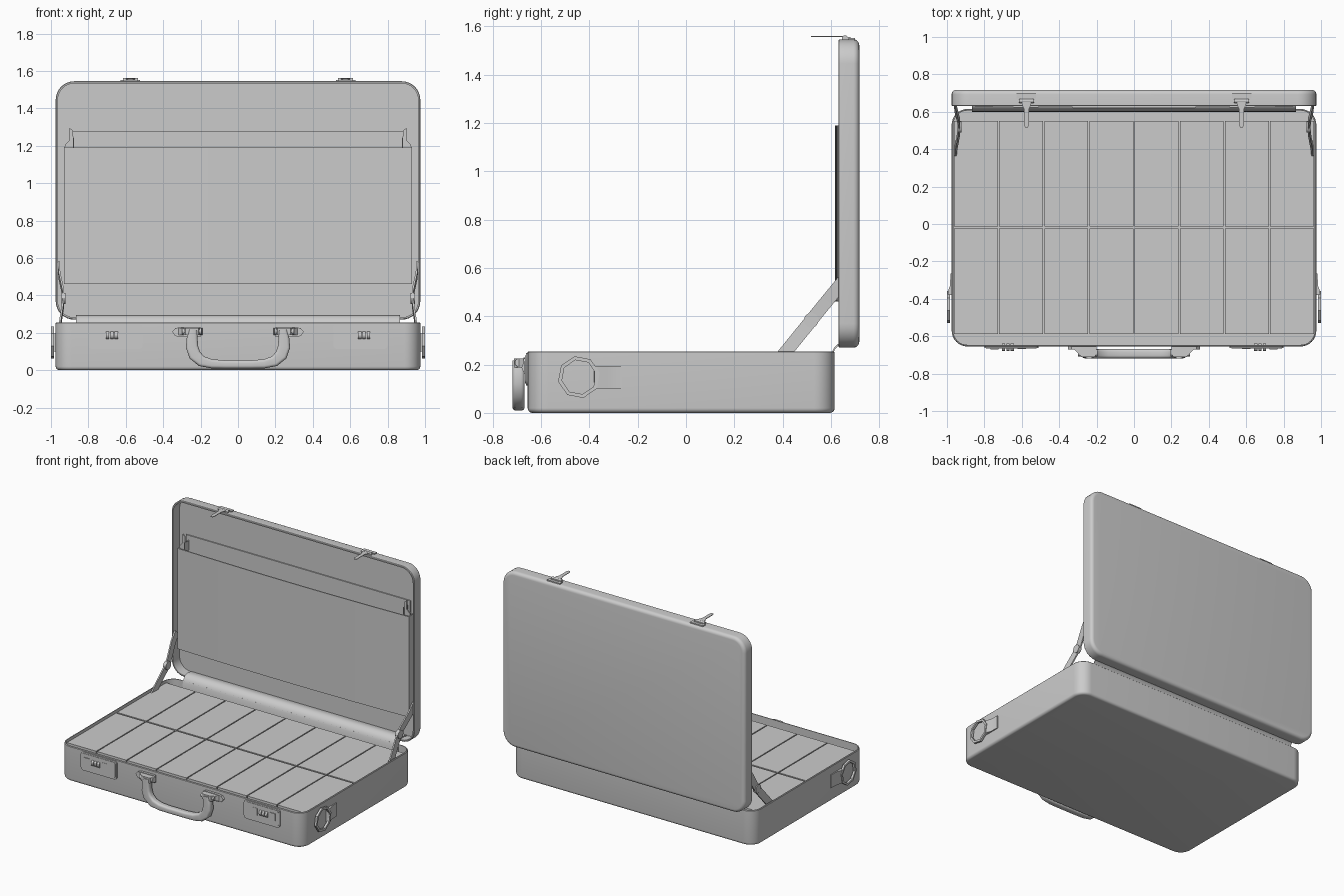
import bpy, bmesh
from math import sin, cos, pi, radians
from mathutils import Vector

if "Cube" in bpy.data.objects:
    bpy.data.objects.remove(bpy.data.objects["Cube"])


def loft(name, loops, close=False):
    """Skin a list of equal-length point loops; cap the ends unless closed."""
    bm = bmesh.new()
    rings = [[bm.verts.new(p) for p in lp] for lp in loops]
    n = len(rings[0])
    pairs = list(zip(rings, rings[1:])) + ([(rings[-1], rings[0])] if close else [])
    for a, b in pairs:
        for i in range(n):
            j = (i + 1) % n
            bm.faces.new((a[i], a[j], b[j], b[i]))
    if not close:
        bm.faces.new(rings[0])
        bm.faces.new(rings[-1])
    bmesh.ops.recalc_face_normals(bm, faces=bm.faces)
    me = bpy.data.meshes.new(name)
    bm.to_mesh(me)
    bm.free()
    ob = bpy.data.objects.new(name, me)
    bpy.context.collection.objects.link(ob)
    return ob


def rounded(w, d, r, seg=8):
    """Rounded rectangle outline, centred."""
    pts = []
    for k, (sx, sy) in enumerate(((1, 1), (-1, 1), (-1, -1), (1, -1))):
        for i in range(seg + 1):
            a = (k + i / seg) * pi / 2
            pts.append((sx * (w / 2 - r) + r * cos(a), sy * (d / 2 - r) + r * sin(a)))
    return pts


def circle(r, n, turn=0.0):
    return [(r * cos(turn + 2 * pi * i / n), r * sin(turn + 2 * pi * i / n)) for i in range(n)]


def prism(name, pts, place, a, b):
    return loft(name, [[place(u, v, t) for u, v in pts] for t in (a, b)])


def box(name, x0, x1, y0, y1, z0, z1):
    return prism(name, [(x0, y0), (x1, y0), (x1, y1), (x0, y1)], lambda u, v, t: (u, v, t), z0, z1)


def shell(name, w, d, h, r, bev, wall, place):
    """Open tray: rounded outer skin, rim, inner wall and floor."""
    steps = [(bev * (1 - sin(a)), bev * (1 - cos(a))) for a in (i * pi / 10 for i in range(6))]
    steps += [(0, h - 0.004), (0.004, h), (wall, h), (wall, wall)]
    loops = [[place(x, y, z) for x, y in rounded(w - 2 * i, d - 2 * i, r - i)] for i, z in steps]
    return loft(name, loops)


def front(cx, cz):
    return lambda u, v, t: (cx + u, t, cz + v)


# Case halves
shell("base_shell", 1.95, 1.27, 0.255, 0.085, 0.02, 0.009, lambda x, y, z: (x, y - 0.02, z))
shell("lid_shell", 1.95, 1.275, 0.087, 0.10, 0.024, 0.012, lambda x, y, z: (x, 0.717 - z, 0.9075 + y))

# Contents: two rows of eight bundles
for i in range(8):
    cx = (i - 3.5) * 0.2415
    for y0, y1 in ((-0.588, -0.025), (-0.013, 0.55)):
        box("bundle", cx - 0.117, cx + 0.117, y0, y1, 0.02, 0.236)

# Fabric flap over the hinge line
flap = [(0.704, 0.285), (0.67, 0.294), (0.645, 0.293), (0.625, 0.283), (0.611, 0.267), (0.602, 0.245), (0.598, 0.20),
        (0.604, 0.20), (0.608, 0.243), (0.616, 0.263), (0.629, 0.277), (0.647, 0.286), (0.67, 0.287), (0.704, 0.278)]
prism("hinge_flap", flap, lambda u, v, t: (t, u, v), -0.865, 0.865)

# Lid pocket: bulging front, divider behind it, gussets at the ends
loops = []
for i in range(25):
    x = 0.93 * (i / 12 - 1)
    y = 0.632 - 0.015 * (1 - (x / 0.93) ** 2)
    loops.append([(x, y, 0.46), (x, y, 1.19), (x, y + 0.008, 1.19), (x, y + 0.008, 0.468),
                  (x, 0.704, 0.468), (x, 0.704, 0.46)])
loft("pocket_front", loops)
box("pocket_divider", -0.90, 0.90, 0.69, 0.698, 0.47, 1.275)
for s in (-1, 1):
    box("pocket_side", s * 0.93, s * 0.922, 0.632, 0.704, 0.46, 1.19)
    gusset = [(s * 0.93, 1.17), (s * 0.925, 1.205), (s * 0.90, 1.23), (s * 0.90, 1.295),
              (s * 0.882, 1.28), (s * 0.878, 1.17)]
    prism("pocket_gusset", gusset, lambda u, v, t: (u, t, v), 0.65, 0.658)
    box("pocket_gusset_fold", s * 0.882, s * 0.876, 0.64, 0.695, 1.17, 1.24)

# Carrying handle
half = [(0.240, 0.215, 0.046), (0.245, 0.17, 0.058), (0.246, 0.125, 0.066), (0.232, 0.082, 0.066),
        (0.195, 0.048, 0.058), (0.14, 0.034, 0.048), (0.07, 0.031, 0.044)]
path = [(-x, z, w) for x, z, w in half] + [(0, 0.031, 0.044)] + half[::-1]
loops = []
for i, (x, z, w) in enumerate(path):
    p, q = path[max(i - 1, 0)], path[min(i + 1, len(path) - 1)]
    d = Vector((q[0] - p[0], q[1] - p[1])).normalized()
    loops.append([(x - d.y * u, -0.693 + v, z + d.x * u) for u, v in rounded(w, 0.05, 0.015, 4)])
loft("handle", loops)

for s in (-1, 1):
    # Handle brackets
    plate = [(s * x, z) for x, z in ((0.2, 0.23), (0.30, 0.23), (0.335, 0.225), (0.352, 0.205), (0.335, 0.182),
                                     (0.30, 0.178), (0.2, 0.178))]
    prism("handle_bracket", plate, front(0, 0), -0.652, -0.672)
    wedge = [(s * 0.32, -0.67), (s * 0.28, -0.712), (s * 0.21, -0.712), (s * 0.19, -0.67)]
    prism("handle_hinge", wedge, lambda u, v, t: (u, v, t), 0.188, 0.226)
    prism("handle_pin", circle(0.018, 16), lambda u, v, t: (t, -0.69 + u, 0.208 + v), s * 0.195, s * 0.30)

    # Combination locks
    cx = s * 0.655
    prism("lock_plate", rounded(0.29, 0.135, 0.022, 4), front(cx, 0.18), -0.652, -0.663)
    prism("lock_inset", rounded(0.27, 0.115, 0.016, 4), front(cx, 0.18), -0.66, -0.666)
    for k in range(3):
        dx = s * (0.642 + 0.024 * k)
        prism("lock_dial", circle(0.021, 16), lambda u, v, t: (t, -0.659 + u, 0.187 + v), dx, dx + s * 0.017)
    box("lock_button", s * 0.725, s * 0.768, -0.66, -0.671, 0.16, 0.212)
    box("lock_slot", s * 0.578, s * 0.622, -0.66, -0.668, 0.16, 0.212)

    # Lid latches with thin tongues
    lx = s * 0.575
    box("latch_plate", lx - 0.052, lx + 0.052, 0.672, 0.70, 1.54, 1.552)
    box("latch_body", lx - 0.034, lx + 0.034, 0.645, 0.68, 1.54, 1.555)
    prism("latch_pin", circle(0.011, 12), lambda u, v, t: (t, 0.658 + u, 1.551 + v), lx - 0.04, lx + 0.04)
    tongue = [(-0.024, 0.66), (-0.024, 0.635), (-0.013, 0.615), (-0.013, 0.528), (-0.007, 0.517),
              (0.007, 0.517), (0.013, 0.528), (0.013, 0.615), (0.024, 0.635), (0.024, 0.66)]
    prism("latch_tongue", tongue, lambda u, v, t: (lx + u, v, t), 1.555, 1.559)

    # Folding lid stays
    stay = [(0.958, 0.35, 0.175), (0.95, 0.415, 0.255), (0.934, 0.50, 0.36), (0.934, 0.54, 0.41),
            (0.955, 0.62, 0.508), (0.958, 0.665, 0.563)]
    n = Vector((0, 0.776, -0.63)) * 0.027
    loops = []
    for x, y, z in stay:
        p = Vector((s * x, y, z))
        t = Vector((0.005, 0, 0))
        loops.append([p + n + t, p - n + t, p - n - t, p + n - t])
    loft("lid_stay", loops)
    prism("stay_joint", circle(0.03, 20), lambda u, v, t: (t, 0.518 + u, 0.383 + v), s * 0.921, s * 0.945)

    # Octagonal side rings on strap tabs
    ring = [(0.088, 0.984), (0.088, 1.0), (0.072, 1.0), (0.072, 0.984)]
    loft("side_ring", [[(s * x, -0.443 + u, 0.148 + v) for u, v in circle(r, 8, radians(12))]
                       for r, x in ring], close=True)
    strap = [(0.970, -0.265), (0.981, -0.265), (0.984, -0.33), (0.995, -0.36), (0.995, -0.378), (0.970, -0.382)]
    prism("side_tab", strap, lambda u, v, t: (s * u, v, t), 0.1, 0.195)

# Smooth the rounded surfaces, keep hard edges
bpy.ops.object.select_all(action='SELECT')
bpy.context.view_layer.objects.active = bpy.context.selected_objects[0]
bpy.ops.object.shade_smooth_by_angle(angle=radians(35))
